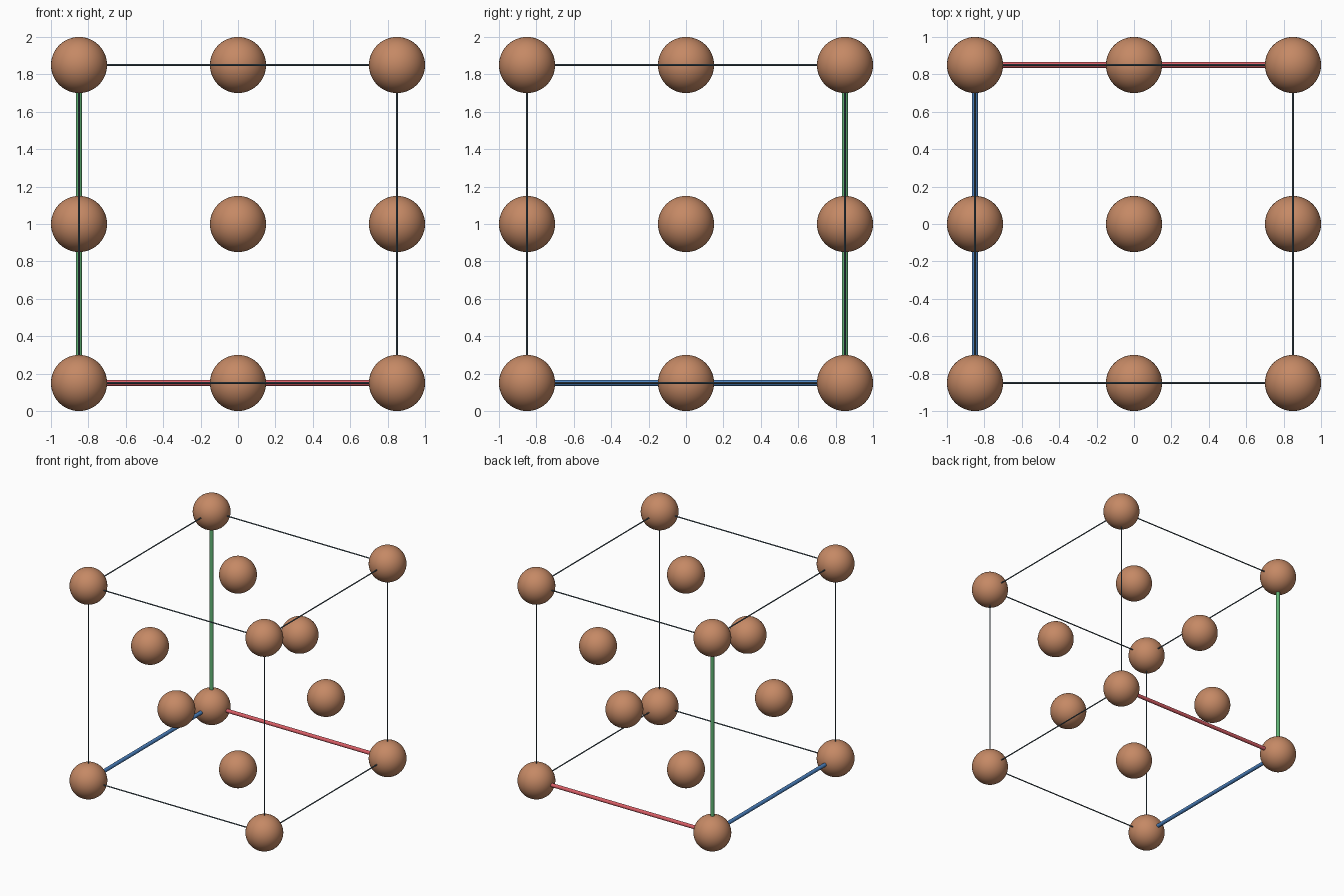
import bpy
from mathutils import Vector
from itertools import product

if "Cube" in bpy.data.objects:
    bpy.data.objects.remove(bpy.data.objects["Cube"])

H = 0.85           # half of the cell edge
R = 0.15           # atom radius
MID = Vector((0, 0, 1))


def material(name, rgb):
    m = bpy.data.materials.new(name)
    m.diffuse_color = (*rgb, 1)
    m.use_nodes = True
    m.node_tree.nodes["Principled BSDF"].inputs["Base Color"].default_value = m.diffuse_color
    return m


copper = material("copper", (0.56, 0.25, 0.13))
slate = material("slate", (0.08, 0.125, 0.16))
red = material("red", (0.68, 0.11, 0.13))
blue = material("blue", (0.07, 0.22, 0.52))
green = material("green", (0.12, 0.46, 0.18))


def atom(name, pos):
    bpy.ops.mesh.primitive_uv_sphere_add(segments=48, ring_count=24, radius=R,
                                         location=MID + Vector(pos) * H)
    ob = bpy.context.object
    ob.name = name
    ob.data.materials.append(copper)
    bpy.ops.object.shade_smooth()


def rod(name, a, b, radius, mat):
    a, b = MID + Vector(a) * H, MID + Vector(b) * H
    bpy.ops.mesh.primitive_cylinder_add(vertices=16, radius=radius,
                                        depth=(b - a).length, location=(a + b) / 2)
    ob = bpy.context.object
    ob.name = name
    ob.rotation_euler = (b - a).to_track_quat('Z', 'Y').to_euler()
    ob.data.materials.append(mat)
    bpy.ops.object.shade_smooth_by_angle()


# Atoms: eight corners and six face centres
for p in product((-1, 0, 1), repeat=3):
    n = sum(map(abs, p))
    if n == 3:
        atom("corner_atom", p)
    elif n == 1:
        atom("face_atom", p)

# Cell edges: three thick coloured axes from the origin corner, nine thin lines
origin = (-1, 1, -1)
axes = [("red_axis", red), ("blue_axis", blue), ("green_axis", green)]
for i in range(3):
    for p in product((-1, 1), repeat=3):
        if p[i] != origin[i]:
            continue
        q = list(p)
        q[i] = -p[i]
        if p == origin:
            rod(axes[i][0], p, q, 0.016, axes[i][1])
        else:
            rod("cell_edge", p, q, 0.005, slate)
